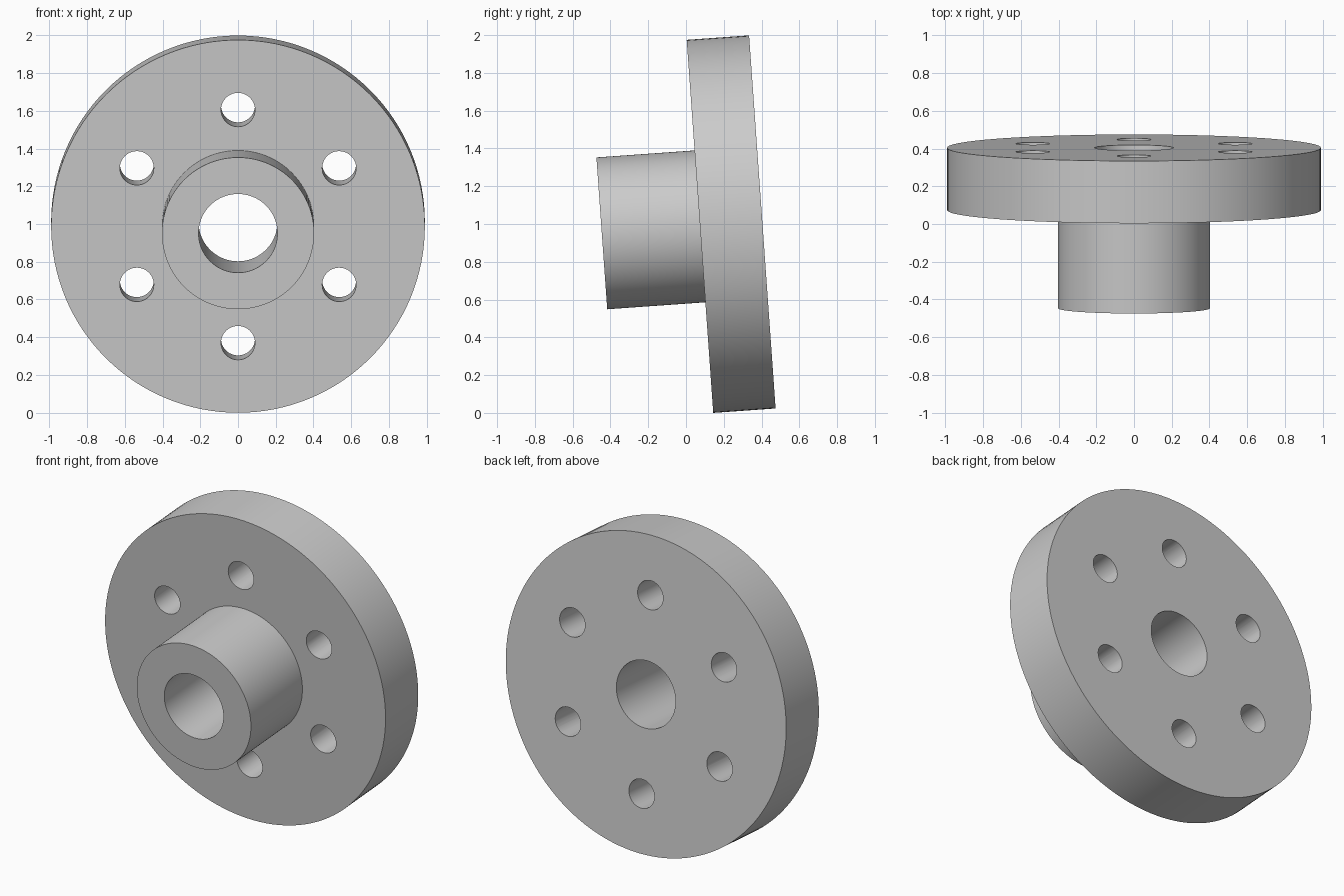
import bpy, bmesh
from math import radians, pi, sin, cos
from mathutils import Matrix, Vector

cube = bpy.data.objects.get("Cube")
if cube:
    bpy.data.objects.remove(cube, do_unlink=True)

# Dimensions
DISC_R, DISC_T = 0.99, 0.331
HUB_R, HUB_L = 0.403, 0.521
BORE_R = 0.209
BOLT_R, BOLT_CIRCLE, BOLTS = 0.09, 0.619, 6
SEGMENTS = 128
TILT = radians(4.07)

steel = bpy.data.materials.new("light_grey_metal")
steel.use_nodes = True
colour = (0.6, 0.6, 0.6, 1)
steel.diffuse_color = colour
steel.node_tree.nodes["Principled BSDF"].inputs["Base Color"].default_value = colour


def make_object(name, bm):
    bmesh.ops.recalc_face_normals(bm, faces=bm.faces)
    mesh = bpy.data.meshes.new(name)
    bm.to_mesh(mesh)
    bm.free()
    obj = bpy.data.objects.new(name, mesh)
    bpy.context.collection.objects.link(obj)
    mesh.materials.append(steel)
    return obj


# Flange body: stepped profile revolved around the bore axis
profile = [(BORE_R, -DISC_T), (DISC_R, -DISC_T), (DISC_R, 0),
           (HUB_R, 0), (HUB_R, HUB_L), (BORE_R, HUB_L)]
bm = bmesh.new()
rings = []
for i in range(SEGMENTS):
    a = 2 * pi * i / SEGMENTS
    rings.append([bm.verts.new((r * cos(a), r * sin(a), z)) for r, z in profile])
for i, ring in enumerate(rings):
    nxt = rings[(i + 1) % SEGMENTS]
    for j in range(len(profile)):
        k = (j + 1) % len(profile)
        bm.faces.new((ring[j], nxt[j], nxt[k], ring[k]))
flange = make_object("flange_with_hub", bm)

# Bolt holes: a ring of cylinders cut through the disc
bm = bmesh.new()
for i in range(BOLTS):
    a = pi / 2 + 2 * pi * i / BOLTS
    place = Matrix.Translation(Vector((BOLT_CIRCLE * cos(a), BOLT_CIRCLE * sin(a), -DISC_T / 2)))
    bmesh.ops.create_cone(bm, cap_ends=True, segments=48, radius1=BOLT_R,
                          radius2=BOLT_R, depth=DISC_T * 1.5, matrix=place)
cutter = make_object("bolt_hole_cutter", bm)
cutter.hide_render = True

cut = flange.modifiers.new("bolt_holes", 'BOOLEAN')
cut.operation = 'DIFFERENCE'
cut.solver = 'EXACT'
cut.object = cutter
bpy.ops.object.select_all(action='DESELECT')
bpy.context.view_layer.objects.active = flange
flange.select_set(True)
bpy.ops.object.modifier_apply(modifier=cut.name)
bpy.data.objects.remove(cutter, do_unlink=True)

# Smooth round walls, sharp rims
bpy.ops.object.shade_smooth_by_angle(angle=radians(30))

# Stand the part up with the hub facing forward and slightly down
flange.rotation_euler = (pi / 2 + TILT, 0, 0)
flange.location = (0, 0.074, DISC_R * cos(TILT))
